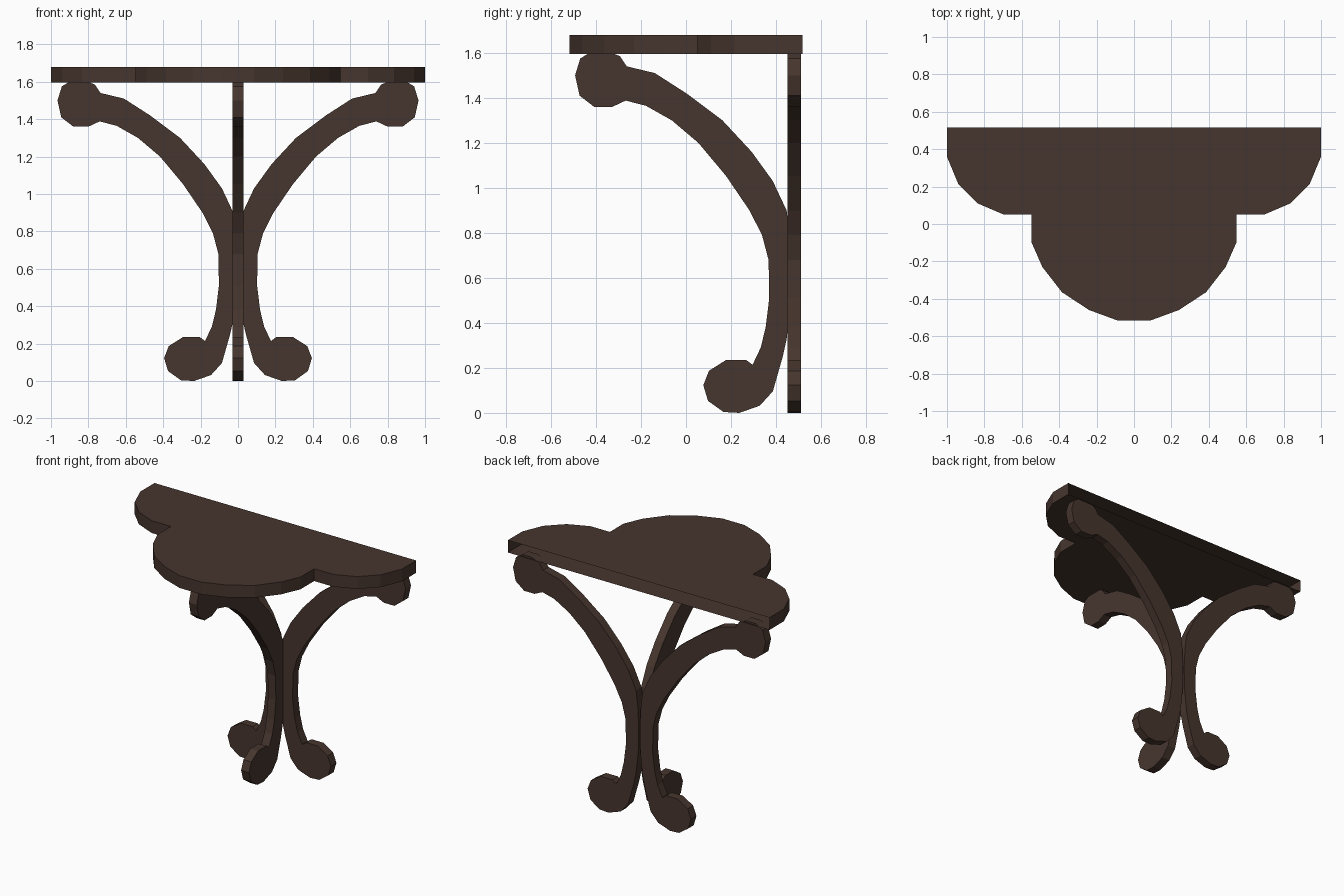
import bpy, bmesh
from mathutils import Matrix

if "Cube" in bpy.data.objects:
    bpy.data.objects.remove(bpy.data.objects["Cube"])

wood = bpy.data.materials.new("dark brown wood")
wood.diffuse_color = (0.062, 0.036, 0.027, 1)
wood.use_nodes = True
wood.node_tree.nodes["Principled BSDF"].inputs["Base Color"].default_value = wood.diffuse_color


def slab(name, outline, to_3d, depth, open_side=None):
    """Extrude a flat outline; optionally leave one side wall open."""
    bm = bmesh.new()
    face = bm.faces.new([bm.verts.new(to_3d(a, b)) for a, b in outline])
    res = bmesh.ops.extrude_face_region(bm, geom=[face], use_keep_orig=True)
    bmesh.ops.translate(bm, verts=[v for v in res["geom"] if isinstance(v, bmesh.types.BMVert)], vec=depth)
    bmesh.ops.recalc_face_normals(bm, faces=bm.faces)
    if open_side:
        bmesh.ops.delete(bm, geom=[f for f in bm.faces if open_side(f)], context="FACES_ONLY")
    me = bpy.data.meshes.new(name)
    bm.to_mesh(me)
    bm.free()
    me.materials.append(wood)
    ob = bpy.data.objects.new(name, me)
    bpy.context.collection.objects.link(ob)
    return ob


# Scalloped tabletop, open along the wall side
half = [(1, .517), (1, .36), (.94, .215), (.835, .11), (.695, .05), (.547, .05),
        (.547, -.1), (.49, -.23), (.385, -.365), (.24, -.46), (.085, -.517)]
top = half + [(-x, y) for x, y in reversed(half)]
slab("tabletop", top, lambda x, y: (x, y, 1.595), (0, 0, 0.085),
     lambda f: all(v.co.y > 0.51 for v in f.verts))

# Scrolled leg profile: distance from the centre column, height
leg = [(.025, .90), (.086, 1.03), (.18, 1.16), (.31, 1.30), (.47, 1.42), (.61, 1.51), (.735, 1.54),
       (.765, 1.585), (.82, 1.607), (.89, 1.607), (.942, 1.575), (.965, 1.50), (.945, 1.41), (.88, 1.36),
       (.80, 1.36), (.74, 1.388), (.65, 1.365), (.535, 1.30), (.417, 1.20), (.294, 1.053), (.19, .90),
       (.134, .79), (.105, .68), (.102, .51), (.118, .38), (.14, .29), (.176, .214),
       (.205, .235), (.294, .235), (.37, .187), (.395, .123), (.374, .053), (.305, .004),
       (.235, 0), (.144, .032), (.086, .096), (.043, .246), (.025, .326), (.008, .48), (.004, .65), (.012, .80)]

# Two side legs against the wall, one leg reaching forward
for side, s in (("left", -1), ("right", 1)):
    slab(side + "_leg", leg, lambda d, z: (s * d, .45, z), (0, .06, 0))
slab("front_leg", leg, lambda d, z: (-.03, .472 - d, z), (.06, 0, 0))
